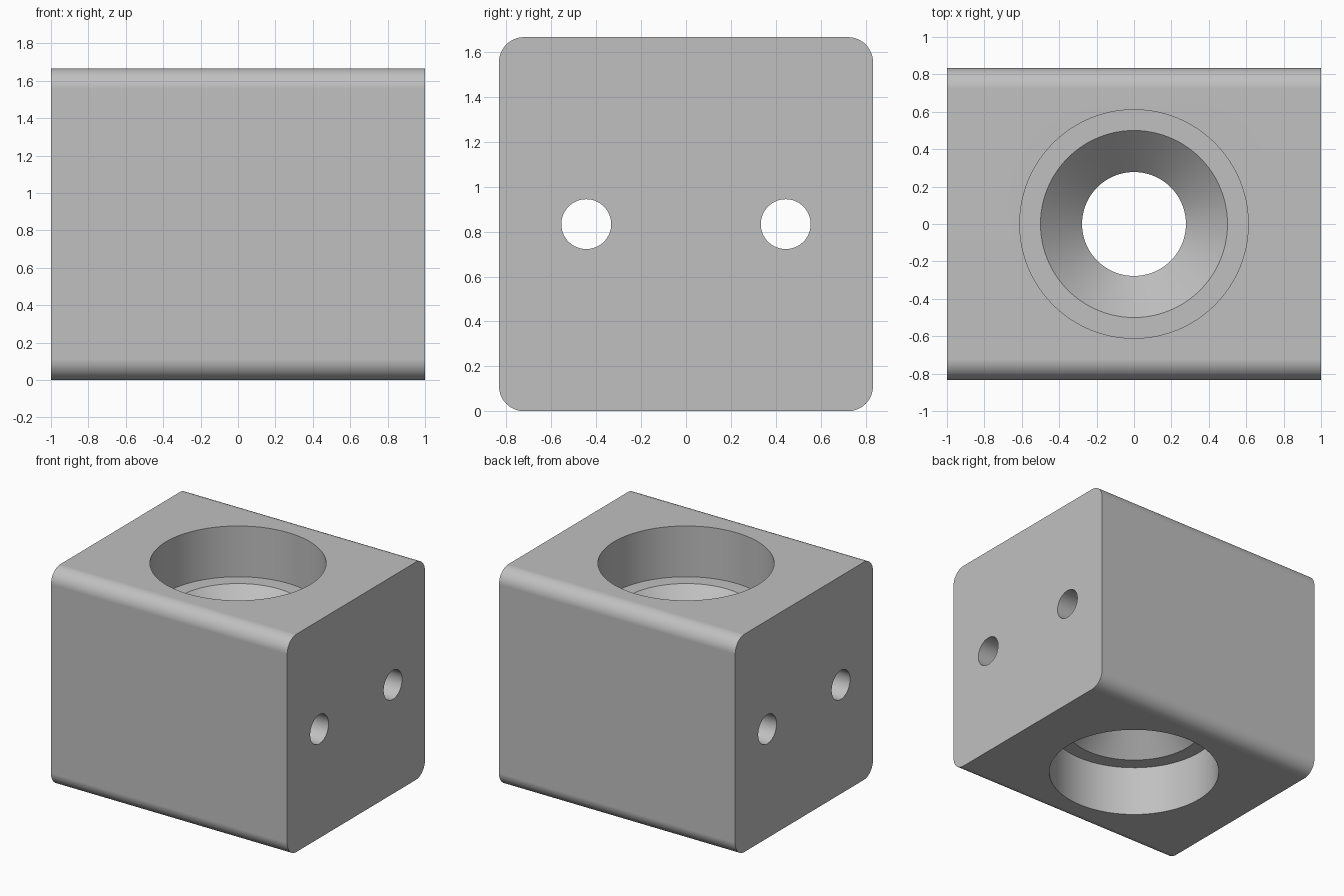
import bpy, bmesh, math
from mathutils import Matrix, Vector

cube = bpy.data.objects.get("Cube")
if cube:
    bpy.data.objects.remove(cube, do_unlink=True)

UNIT = 1 / 9                      # design step shared by every dimension
LENGTH, WIDTH, HEIGHT = 18 * UNIT, 15 * UNIT, 15 * UNIT

grey = bpy.data.materials.new("plain_grey")
grey.use_nodes = True
colour = (0.53, 0.53, 0.53, 1)
grey.diffuse_color = colour
grey.node_tree.nodes["Principled BSDF"].inputs["Base Color"].default_value = colour


def make_object(name, bm):
    bmesh.ops.recalc_face_normals(bm, faces=bm.faces)
    mesh = bpy.data.meshes.new(name)
    bm.to_mesh(mesh)
    bm.free()
    mesh.materials.append(grey)
    obj = bpy.data.objects.new(name, mesh)
    bpy.context.collection.objects.link(obj)
    return obj


def lathe(name, profile, sides=96):
    """Closed solid of revolution about z from (radius, height) points."""
    bm = bmesh.new()
    rings = []
    for radius, z in profile:
        ring = bmesh.ops.create_circle(bm, segments=sides, radius=radius,
                                       matrix=Matrix.Translation((0, 0, z)))
        rings.append(ring["verts"])
    for low, high in zip(rings, rings[1:]):
        for i in range(sides):
            j = (i + 1) % sides
            bm.faces.new((low[i], low[j], high[j], high[i]))
    bm.faces.new(rings[0])
    bm.faces.new(rings[-1])
    return make_object(name, bm)


# Block with its four lengthwise edges rounded
bm = bmesh.new()
bmesh.ops.create_cube(bm, size=1, matrix=Matrix.Translation((0, 0, HEIGHT / 2))
                      @ Matrix.Diagonal((LENGTH, WIDTH, HEIGHT, 1)))
long_edges = [e for e in bm.edges
              if abs((e.verts[0].co - e.verts[1].co).x) > LENGTH / 2]
bmesh.ops.bevel(bm, geom=long_edges, offset=UNIT, segments=12,
                profile=0.5, affect="EDGES")
block = make_object("drilled_block", bm)

# Vertical bore: wide pocket, ledge, 45 degree countersink, narrow throat
lower = [(5.5, -1), (5.5, 3.5), (4.5, 3.5), (2.5, 5.5)]
upper = [(r, 15 - z) for r, z in reversed(lower)]
cutters = [lathe("bore_cutter", [(r * UNIT, z * UNIT) for r, z in lower + upper])]

# Two cross holes running the length of the block
for side, y in (("front", -4 * UNIT), ("back", 4 * UNIT)):
    hole = lathe(side + "_hole_cutter", [(UNIT, -LENGTH), (UNIT, LENGTH)], 64)
    hole.data.transform(Matrix.Translation((0, y, HEIGHT / 2))
                        @ Matrix.Rotation(math.pi / 2, 4, "Y"))
    cutters.append(hole)

bpy.ops.object.select_all(action="DESELECT")
block.select_set(True)
bpy.context.view_layer.objects.active = block
for cutter in cutters:
    cut = block.modifiers.new(cutter.name, "BOOLEAN")
    cut.operation = "DIFFERENCE"
    cut.solver = "EXACT"
    cut.object = cutter
    bpy.ops.object.modifier_apply(modifier=cut.name)
for cutter in cutters:
    bpy.data.objects.remove(cutter, do_unlink=True)

# Smooth rounds and bores, crisp rims
bpy.ops.object.shade_smooth_by_angle(angle=math.radians(30))
weighted = block.modifiers.new("flat_face_normals", "WEIGHTED_NORMAL")
weighted.keep_sharp = True
